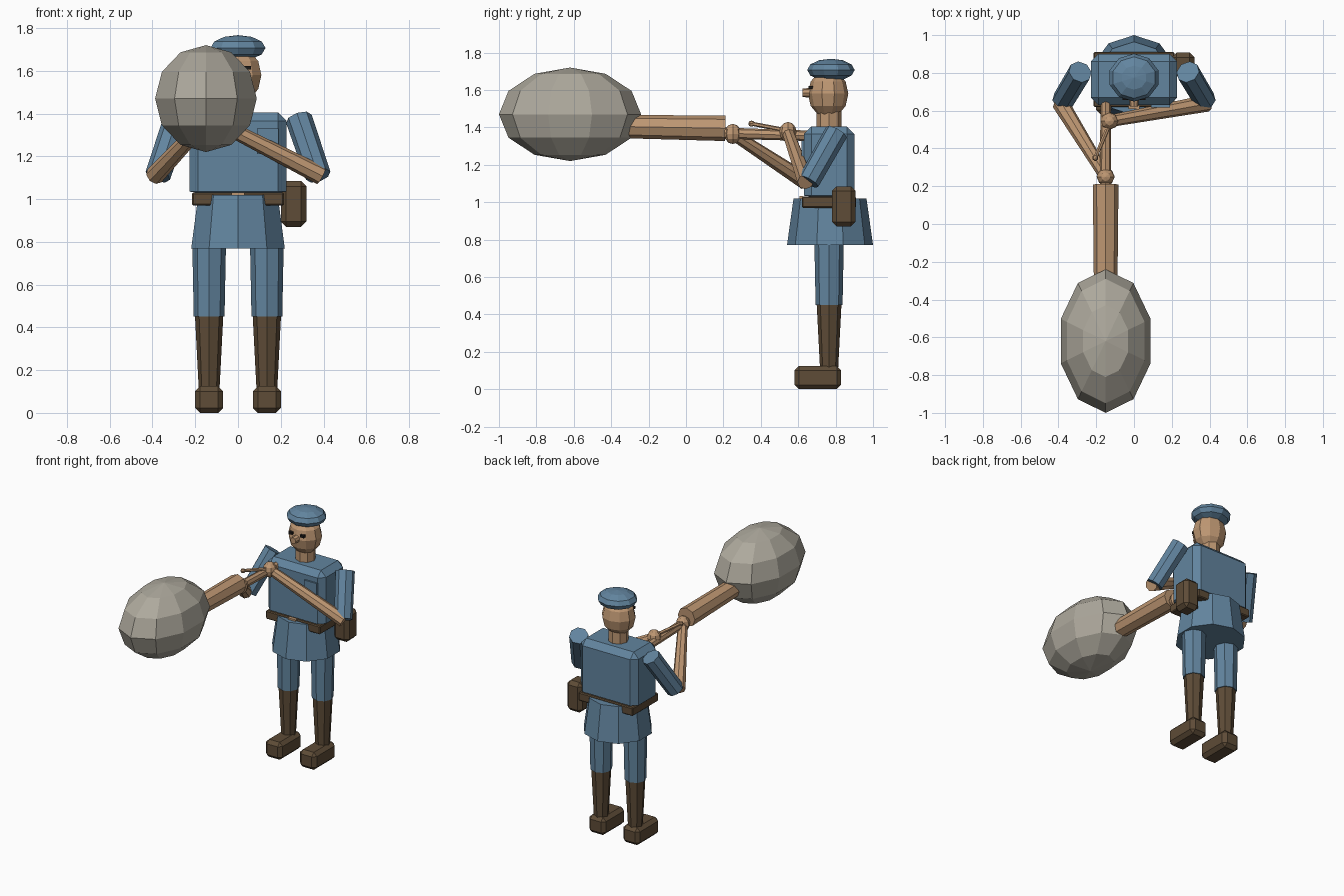
import bpy, bmesh, math
from mathutils import Vector

if "Cube" in bpy.data.objects:
    bpy.data.objects.remove(bpy.data.objects["Cube"])


def material(name, rgb):
    m = bpy.data.materials.new(name)
    m.diffuse_color = (*rgb, 1)
    m.use_nodes = True
    m.node_tree.nodes["Principled BSDF"].inputs["Base Color"].default_value = m.diffuse_color
    return m


BLUE = material("uniform blue", (0.122, 0.232, 0.345))
TAN = material("warm tan", (0.515, 0.31, 0.17))
BROWN = material("leather brown", (0.112, 0.072, 0.038))
GREY = material("stone grey", (0.42, 0.395, 0.335))
DARK = material("near black", (0.012, 0.01, 0.009))


def finish(name, bm, mat):
    bmesh.ops.recalc_face_normals(bm, faces=bm.faces)
    me = bpy.data.meshes.new(name)
    bm.to_mesh(me)
    bm.free()
    me.materials.append(mat)
    ob = bpy.data.objects.new(name, me)
    bpy.context.collection.objects.link(ob)
    return ob


def box(name, lo, hi, mat, bevel=0.0):
    bm = bmesh.new()
    bmesh.ops.create_cube(bm, size=1)
    lo, hi = Vector(lo), Vector(hi)
    for v in bm.verts:
        v.co = (lo + hi) / 2 + v.co * (hi - lo)
    if bevel:
        bmesh.ops.bevel(bm, geom=bm.edges[:], offset=bevel, segments=1,
                        affect='EDGES', profile=0.5)
    return finish(name, bm, mat)


def limb(name, a, b, ra, rb, mat, sides=8):
    """Tapered prism from point a to point b."""
    a, b = Vector(a), Vector(b)
    d = (b - a).normalized()
    # one vertex of each ring points towards the back
    ref = Vector((0, 1, 0)) if abs(d.y) < 0.95 else Vector((0, 0, 1))
    u = (ref - d * ref.dot(d)).normalized()
    w = d.cross(u)
    bm = bmesh.new()
    rings = []
    for c, r in ((a, ra), (b, rb)):
        ring = []
        for i in range(sides):
            t = 2 * math.pi * i / sides
            ring.append(bm.verts.new(c + (u * math.cos(t) + w * math.sin(t)) * r))
        rings.append(ring)
        bm.faces.new(ring)
    for i in range(sides):
        j = (i + 1) % sides
        bm.faces.new((rings[0][i], rings[0][j], rings[1][j], rings[1][i]))
    return finish(name, bm, mat)


def ball(name, c, radii, mat, sides=10, rings=6):
    """Faceted ellipsoid with a vertical axis and a vertex on +y."""
    bm = bmesh.new()
    bmesh.ops.create_uvsphere(bm, u_segments=sides, v_segments=rings, radius=1)
    # put the first meridian on the y axis
    ref = max(bm.verts, key=lambda v: v.co.y - abs(v.co.z) * 2)
    turn = math.pi / 2 - math.atan2(ref.co.y, ref.co.x)
    cs, sn = math.cos(turn), math.sin(turn)
    for v in bm.verts:
        x, y, z = v.co
        v.co = Vector(c) + Vector(((x * cs - y * sn) * radii[0],
                                   (x * sn + y * cs) * radii[1], z * radii[2]))
    return finish(name, bm, mat)


# legs, boots and shoes
for side, s in (("right", -1), ("left", 1)):
    x = 0.135 * s
    limb(side + "_trouser", (x, 0.765, 0.8), (x, 0.765, 0.45), 0.079, 0.072, BLUE)
    limb(side + "_boot", (x, 0.765, 0.45), (x, 0.765, 0.1), 0.066, 0.048, BROWN)
    box(side + "_shoe", (x - 0.066, 0.58, 0), (x + 0.066, 0.83, 0.125), BROWN, 0.024)

# coat
limb("coat_skirt", (0, 0.77, 0.77), (0, 0.77, 1.02), 0.23, 0.195, BLUE, 10)
box("coat_torso", (-0.228, 0.63, 1.03), (0.228, 0.9, 1.405), BLUE, 0.04)
# bring the torso bottom out to a full rectangle
for v in bpy.data.objects["coat_torso"].data.vertices:
    if v.co.z < 1.1:
        v.co.z = min(v.co.z, 1.035)
box("chest_pocket", (0.09, 0.618, 1.21), (0.19, 0.64, 1.33), BLUE)

# belt, buckle and pouch
box("belt", (-0.215, 0.62, 0.97), (0.215, 0.91, 1.03), BROWN, 0.006)
box("buckle", (-0.03, 0.608, 0.975), (0.03, 0.625, 1.032), TAN)
box("hip_pouch", (0.2, 0.78, 0.87), (0.32, 0.907, 1.085), BROWN, 0.025)

# head
limb("neck", (0, 0.765, 1.37), (0, 0.765, 1.5), 0.066, 0.066, TAN)
ball("head", (0, 0.76, 1.58), (0.115, 0.108, 0.13), TAN)
limb("nose", (0, 0.67, 1.585), (0, 0.622, 1.585), 0.027, 0.022, TAN)
for side, s in (("right", -1), ("left", 1)):
    box(side + "_eye", (s * 0.045 - 0.015, 0.656, 1.605),
        (s * 0.045 + 0.015, 0.68, 1.622), DARK)
ball("cap", (0, 0.775, 1.707), (0.135, 0.127, 0.06), BLUE)

# arms holding the shaft
hands = {-1: (-0.15, 0.25, 1.365), 1: (-0.13, 0.545, 1.375)}
for side, s in (("right", -1), ("left", 1)):
    limb(side + "_sleeve", (0.285 * s, 0.805, 1.375), (0.375 * s, 0.655, 1.11),
         0.063, 0.06, BLUE)
    limb(side + "_forearm", (0.39 * s, 0.64, 1.11), hands[s], 0.045, 0.032, TAN)
    ball(side + "_hand", hands[s], (0.048, 0.046, 0.054), TAN, 8, 6)

# weapon: rear shaft, front tube, lever and large head
limb("rear_shaft", (-0.15, 0.66, 1.355), (-0.15, 0.18, 1.37), 0.028, 0.03, TAN)
limb("front_tube", (-0.15, 0.21, 1.395), (-0.15, -0.36, 1.405), 0.068, 0.062, TAN)
limb("lever", (-0.13, 0.53, 1.385), (-0.205, 0.35, 1.42), 0.012, 0.011, TAN, 6)
ball("lever_knob", (-0.205, 0.35, 1.42), (0.017, 0.017, 0.017), TAN, 6, 4)
ball("weapon_head", (-0.15, -0.62, 1.47), (0.25, 0.38, 0.25), GREY)
